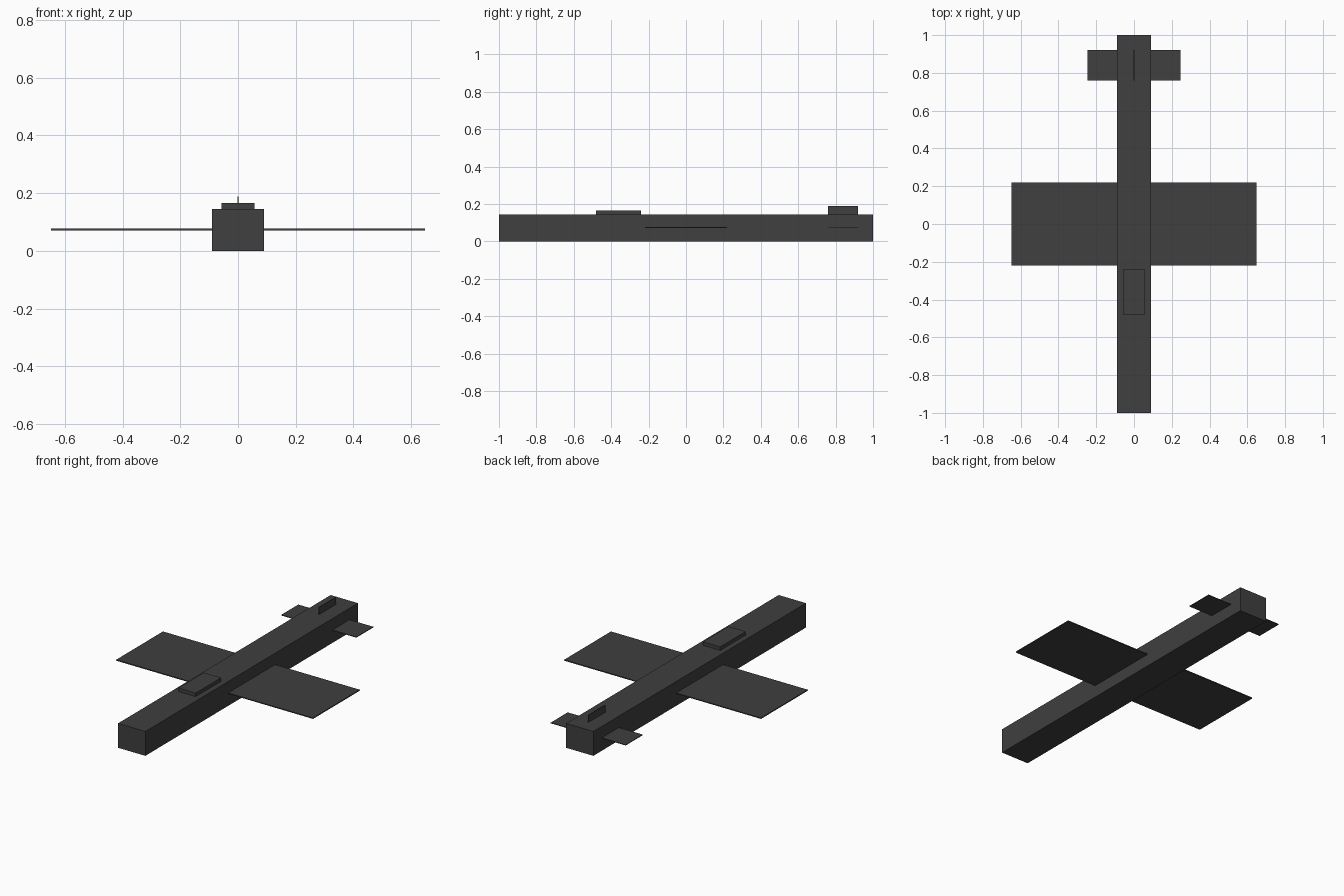
import bpy

if "Cube" in bpy.data.objects:
    bpy.data.objects.remove(bpy.data.objects["Cube"])

dark = bpy.data.materials.new("dark_grey")
dark.diffuse_color = (0.05, 0.05, 0.05, 1)
dark.use_nodes = True
dark.node_tree.nodes["Principled BSDF"].inputs["Base Color"].default_value = dark.diffuse_color


def box(name, x, y, z):
    """Axis-aligned box from (min, max) ranges."""
    ranges = (x, y, z)
    bpy.ops.mesh.primitive_cube_add(size=1, location=[(a + b) / 2 for a, b in ranges])
    ob = bpy.context.object
    ob.name = name
    ob.scale = [b - a for a, b in ranges]
    bpy.ops.object.transform_apply(location=False, rotation=False, scale=True)
    ob.data.materials.append(dark)
    return ob


# Long square body
box("fuselage", (-0.09, 0.09), (-1, 1), (0, 0.145))

# Low cockpit cover, sunk slightly into the body
box("canopy", (-0.057, 0.057), (-0.48, -0.24), (0.125, 0.166))

# Thin wing and tailplane running through the body
box("wing", (-0.648, 0.648), (-0.22, 0.22), (0.071, 0.077))
box("tailplane", (-0.247, 0.247), (0.76, 0.92), (0.073, 0.077))

# Upright tail fin
box("tail_fin", (-0.002, 0.002), (0.76, 0.92), (0.125, 0.188))
